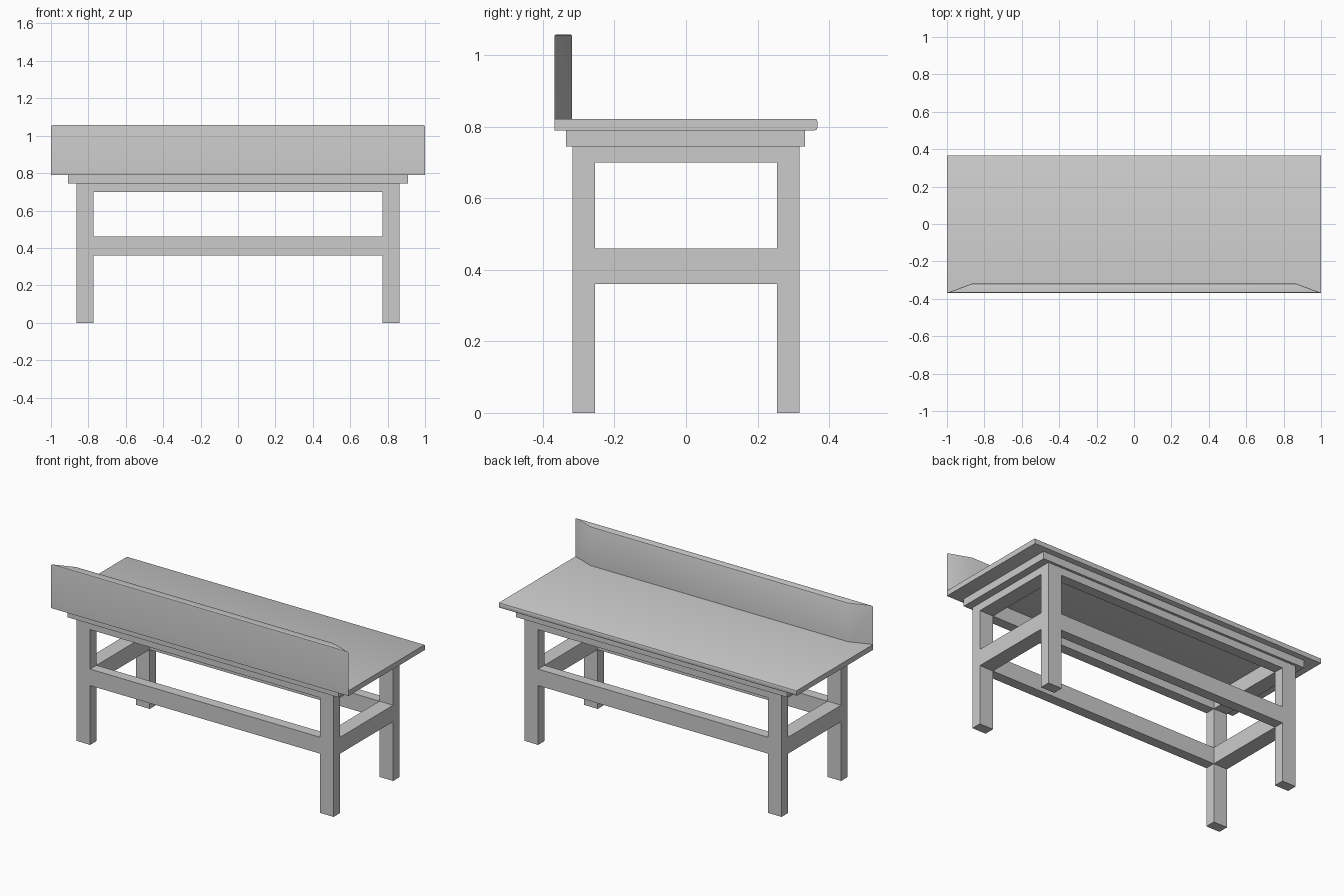
import bpy, bmesh

if "Cube" in bpy.data.objects:
    bpy.data.objects.remove(bpy.data.objects["Cube"])


def finish(name, bm, smooth=False):
    bmesh.ops.recalc_face_normals(bm, faces=bm.faces)
    mesh = bpy.data.meshes.new(name)
    bm.to_mesh(mesh)
    bm.free()
    ob = bpy.data.objects.new(name, mesh)
    bpy.context.collection.objects.link(ob)
    if smooth:
        bpy.ops.object.select_all(action='DESELECT')
        ob.select_set(True)
        bpy.context.view_layer.objects.active = ob
        bpy.ops.object.shade_smooth_by_angle()
    return ob


def prism(name, outline, z0, z1, pick=None, width=0.0, segments=2):
    """Extrude a plan outline; bevel edges whose two ends satisfy pick."""
    bm = bmesh.new()
    face = bm.faces.new([bm.verts.new((x, y, z0)) for x, y in outline])
    ext = bmesh.ops.extrude_face_region(bm, geom=[face])
    for v in ext['geom']:
        if isinstance(v, bmesh.types.BMVert):
            v.co.z = z1
    bmesh.ops.recalc_face_normals(bm, faces=bm.faces)
    if pick:
        edges = [e for e in bm.edges if pick(e.verts[0].co, e.verts[1].co)]
        bmesh.ops.bevel(bm, geom=edges, offset=width, segments=segments,
                        profile=0.5, affect='EDGES', clamp_overlap=True)
    return finish(name, bm, smooth=bool(pick))


def box(name, x0, x1, y0, y1, z0, z1, **kw):
    return prism(name, [(x0, y0), (x1, y0), (x1, y1), (x0, y1)], z0, z1, **kw)


def frame(name, outer, inner, z0, z1):
    """Hollow rectangular frame; outer and inner are (x0, x1, y0, y1)."""
    bm = bmesh.new()
    rings = []
    for (x0, x1, y0, y1), z in ((outer, z0), (outer, z1), (inner, z1), (inner, z0)):
        rings.append([bm.verts.new((x, y, z))
                      for x, y in ((x0, y0), (x1, y0), (x1, y1), (x0, y1))])
    for i in range(4):
        a, b = rings[i], rings[(i + 1) % 4]
        for j in range(4):
            k = (j + 1) % 4
            bm.faces.new((a[j], a[k], b[k], b[j]))
    return finish(name, bm)


LX0, LX1 = 0.772, 0.864   # leg extents in x
LY0, LY1 = 0.255, 0.317   # leg extents in y
INNER = (-LX0, LX0, -LY0, LY0)

# Work surface with a softened rear edge
box("table_top", -1, 1, -0.368, 0.367, 0.79, 0.822,
    pick=lambda a, b: a.y > 0.3 and b.y > 0.3 and abs(a.z - b.z) < 1e-4,
    width=0.006)

# Stepped hollow moulding beneath the top
frame("apron", (-0.91, 0.91, -0.335, 0.332), INNER, 0.745, 0.79)

# Upright splashboard with slanted ends and softened top edges
prism("splashboard", [(-1, -0.368), (1, -0.368), (0.865, -0.318), (-0.865, -0.318)],
      0.793, 1.058, pick=lambda a, b: min(a.z, b.z) > 1.0, width=0.006)

# Legs
for sx, xn in ((-1, "left"), (1, "right")):
    for sy, yn in ((-1, "front"), (1, "back")):
        box(f"{yn}_{xn}_leg", *sorted((sx * LX0, sx * LX1)),
            *sorted((sy * LY0, sy * LY1)), 0, 0.745)

# Upper rails and stretchers
for part, z0, z1 in (("rail", 0.70, 0.745), ("stretcher", 0.36, 0.46)):
    for s, xn, yn in ((-1, "left", "front"), (1, "right", "back")):
        box(f"{xn}_{part}", *sorted((s * LX0, s * LX1)), -LY0, LY0, z0, z1)
        box(f"{yn}_{part}", -LX0, LX0, *sorted((s * LY0, s * LY1)), z0, z1)
